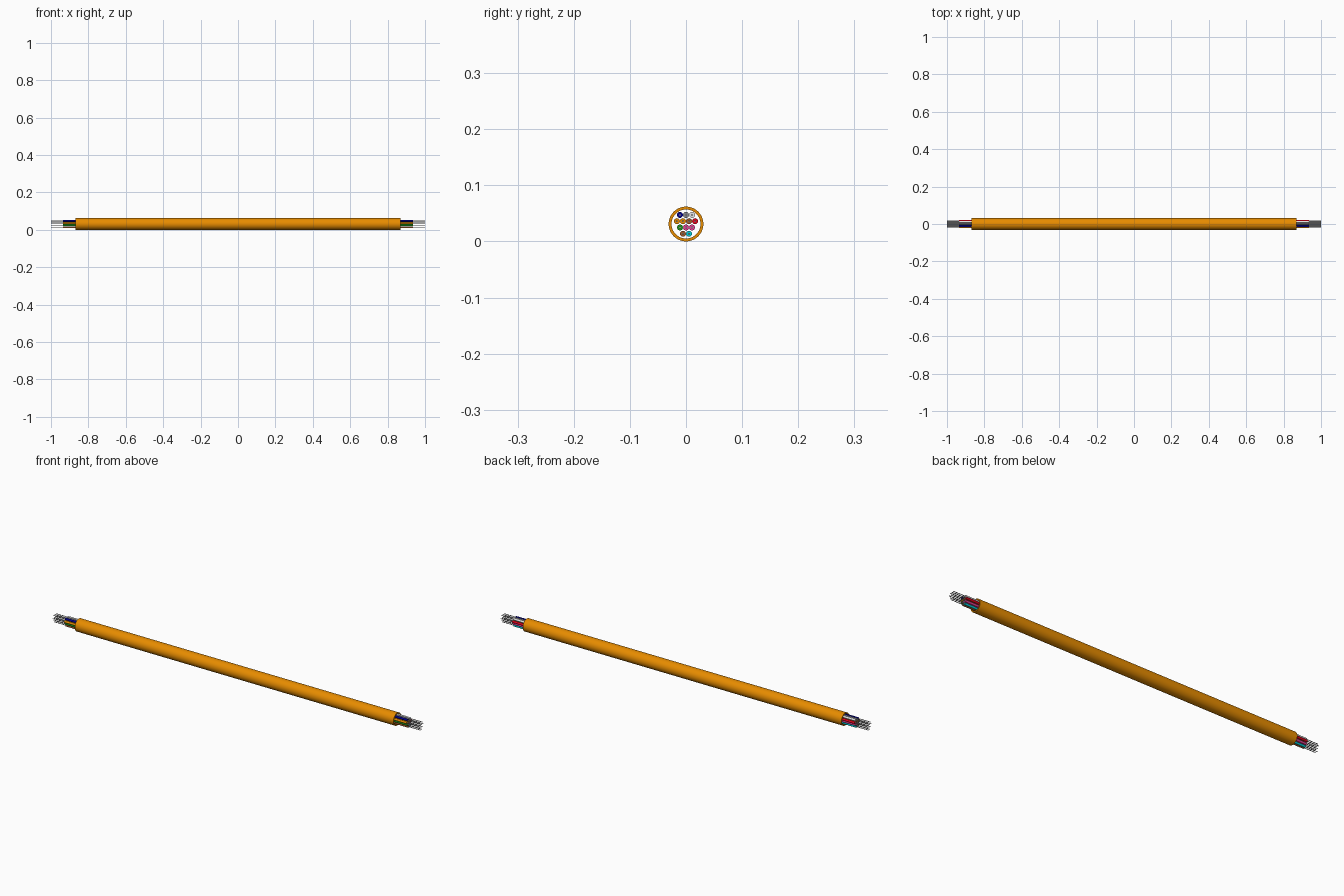
import bpy, bmesh, math

if "Cube" in bpy.data.objects:
    bpy.data.objects.remove(bpy.data.objects["Cube"])

def material(name, rgb):
    m = bpy.data.materials.new(name)
    m.diffuse_color = (*rgb, 1)
    m.use_nodes = True
    m.node_tree.nodes["Principled BSDF"].inputs["Base Color"].default_value = m.diffuse_color
    return m

COLOURS = {
    "orange": material("orange", (0.8, 0.262, 0.0)),
    "metal": material("bare metal", (0.6, 0.6, 0.6)),
    "blue": material("dark blue", (0.0, 0.0, 0.26)),
    "white": material("white", (0.9, 0.9, 0.9)),
    "red": material("red", (0.8, 0.0, 0.01)),
    "green": material("green", (0.01, 0.3, 0.01)),
    "pink": material("pink", (0.8, 0.05, 0.3)),
    "brown": material("brown", (0.35, 0.1, 0.02)),
    "cyan": material("cyan", (0.0, 0.62, 0.68)),
    "grey": material("grey", (0.25, 0.25, 0.27)),
}

def tube(name, y, z, outer, inner, half, colour, sides):
    """Closed ring-section tube along x (a solid rod when inner is 0)."""
    bm = bmesh.new()
    def ring(r, x):
        return [bm.verts.new((x, y + r * math.cos(2 * math.pi * i / sides),
                              z + r * math.sin(2 * math.pi * i / sides)))
                for i in range(sides)]
    loops = [ring(outer, -half), ring(outer, half)]
    if inner:
        loops += [ring(inner, half), ring(inner, -half)]
        pairs = list(zip(loops, loops[1:] + loops[:1]))
    else:
        pairs = [(loops[0], loops[1])]
        bm.faces.new(loops[0])
        bm.faces.new(loops[1])
    for a, b in pairs:
        for i in range(sides):
            j = (i + 1) % sides
            bm.faces.new((a[i], a[j], b[j], b[i]))
    bmesh.ops.recalc_face_normals(bm, faces=bm.faces)
    me = bpy.data.meshes.new(name)
    bm.to_mesh(me)
    bm.free()
    ob = bpy.data.objects.new(name, me)
    bpy.context.collection.objects.link(ob)
    me.materials.append(COLOURS[colour])
    bpy.context.view_layer.objects.active = ob
    bpy.ops.object.select_all(action='DESELECT')
    ob.select_set(True)
    bpy.ops.object.shade_smooth_by_angle(angle=math.radians(40))

# Outer jacket, open at both ends
R = 0.031
tube("jacket", 0, R, R, 0.0258, 0.87, "orange", 48)

# Twelve insulated wires in four staggered rows, top to bottom
STEP_Y, STEP_Z = 0.0108, 0.0112
rows = [["blue", "grey", "white"],
        ["orange", "orange", "brown", "red"],
        ["green", "pink", "pink"],
        ["brown", "cyan"]]
n = 0
for r, row in enumerate(rows):
    z = 0.0472 - r * STEP_Z
    for k, colour in enumerate(row):
        y = (k - (len(row) - 1) / 2) * STEP_Y
        n += 1
        tube(f"insulation_{n}", y, z, 0.0053, 0.0017, 0.935, colour, 24)
        tube(f"conductor_{n}", y, z, 0.0017, 0, 1.0, "metal", 16)
